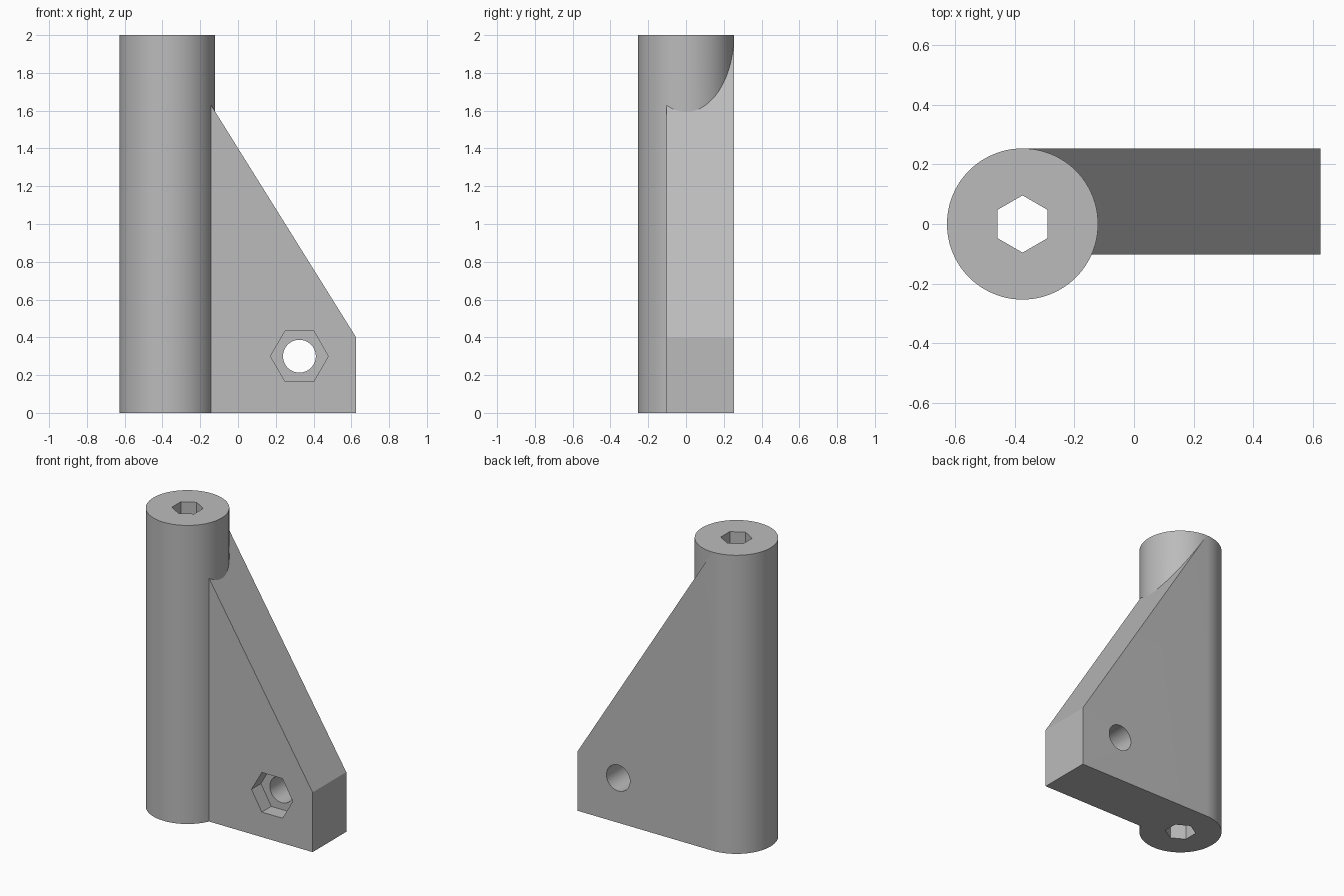
import bpy
import math
from mathutils import Matrix

cube = bpy.data.objects.get("Cube")
if cube:
    bpy.data.objects.remove(cube, do_unlink=True)

ROD_X, ROD_R, HEIGHT = -0.374, 0.2535, 2.0
FRONT, BACK = -0.103, ROD_R
BOLT_X, BOLT_Z = 0.325, 0.30

grey = bpy.data.materials.new("light_grey")
grey.use_nodes = True
colour = (0.5, 0.5, 0.5, 1)
grey.diffuse_color = colour
grey.node_tree.nodes["Principled BSDF"].inputs["Base Color"].default_value = colour


def prism(name, profile, low, high, along_y=False):
    """Extrude a 2D profile along z, or an x-z profile along y."""
    place = (lambda p, d: (p[0], d, p[1])) if along_y else (lambda p, d: (*p, d))
    n = len(profile)
    verts = [place(p, d) for d in (low, high) for p in profile]
    faces = [list(range(n)), list(range(n, 2 * n))]
    faces += [(i, (i + 1) % n, (i + 1) % n + n, i + n) for i in range(n)]
    mesh = bpy.data.meshes.new(name)
    mesh.from_pydata(verts, [], faces)
    obj = bpy.data.objects.new(name, mesh)
    bpy.context.collection.objects.link(obj)
    mesh.materials.append(grey)
    bpy.context.view_layer.objects.active = obj
    bpy.ops.object.mode_set(mode='EDIT')
    bpy.ops.mesh.select_all(action='SELECT')
    bpy.ops.mesh.normals_make_consistent(inside=False)
    bpy.ops.object.mode_set(mode='OBJECT')
    return obj


def ring(cx, cy, radius, sides, start=0.0):
    angles = [start + math.tau * i / sides for i in range(sides)]
    return [(cx + radius * math.cos(a), cy + radius * math.sin(a)) for a in angles]


def combine(target, tool, operation):
    mod = target.modifiers.new(tool.name, 'BOOLEAN')
    mod.operation, mod.solver, mod.object = operation, 'EXACT', tool
    bpy.context.view_layer.objects.active = target
    bpy.ops.object.modifier_apply(modifier=mod.name)
    bpy.data.objects.remove(tool, do_unlink=True)


# Round post with the sloping side plate tangent to its back
bracket = prism("post_bracket", ring(ROD_X, 0, ROD_R, 96), 0, HEIGHT)
plate = prism("side_plate", [(ROD_X, 0), (0.625, 0), (0.625, 0.4), (ROD_X, HEIGHT)],
              FRONT, BACK, along_y=True)
combine(bracket, plate, 'UNION')

# Hexagonal bore down the post, bolt hole and nut pocket through the plate
cutters = [
    prism("hex_bore", ring(ROD_X, 0, 0.096, 6, math.pi / 2), -0.1, HEIGHT + 0.1),
    prism("bolt_hole", ring(BOLT_X, BOLT_Z, 0.087, 48), -0.5, 0.5, along_y=True),
    prism("nut_pocket", ring(BOLT_X, BOLT_Z, 0.153, 6), -0.5, FRONT + 0.1, along_y=True),
]
for cutter in cutters:
    combine(bracket, cutter, 'DIFFERENCE')

# Smooth round walls, crisp edges
bpy.ops.object.select_all(action='DESELECT')
bracket.select_set(True)
bpy.context.view_layer.objects.active = bracket
bpy.ops.object.shade_smooth_by_angle(angle=math.radians(25))
